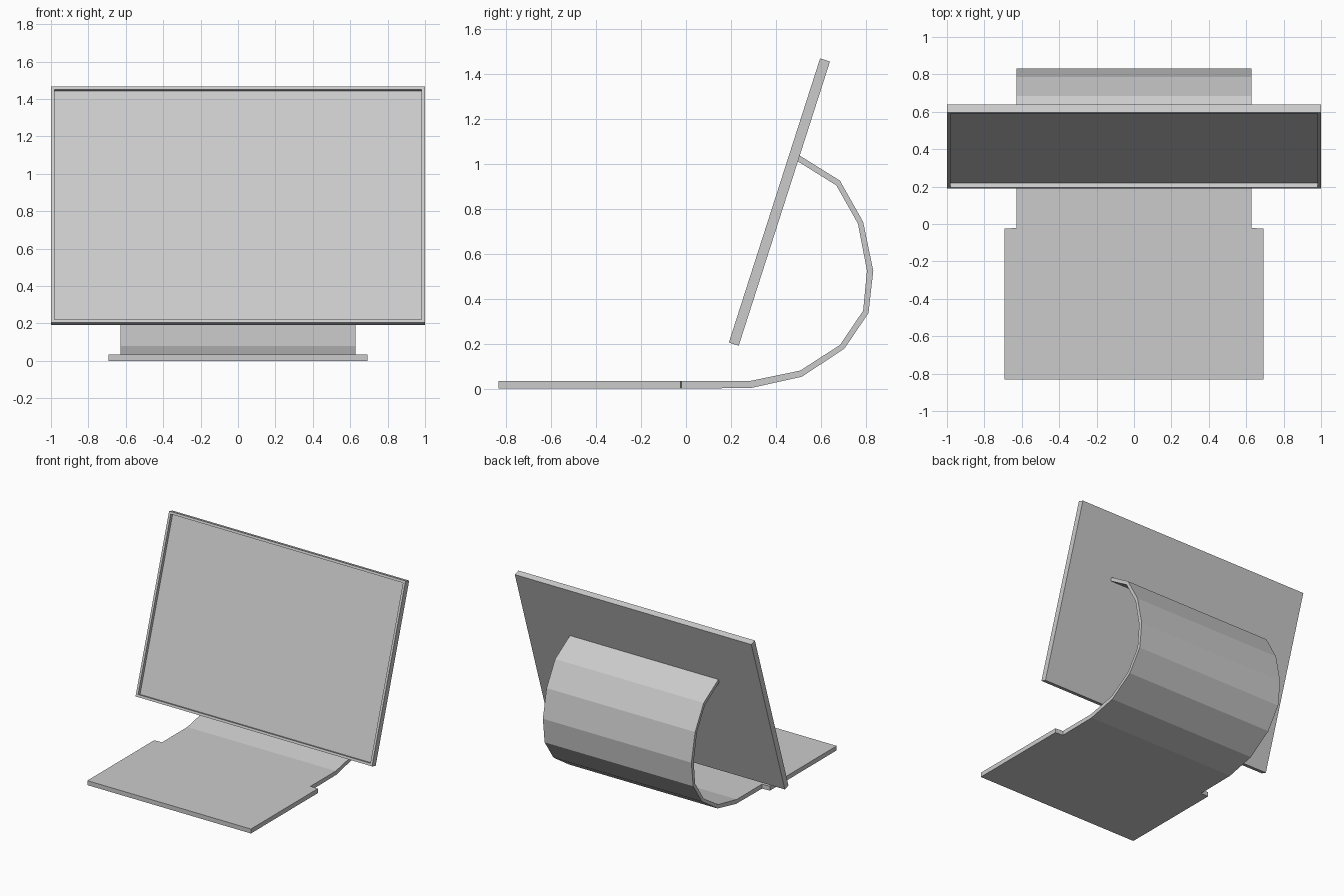
import bpy, bmesh, math
from mathutils import Matrix, Vector

if "Cube" in bpy.data.objects:
    bpy.data.objects.remove(bpy.data.objects["Cube"])


def finish(name, bm):
    bmesh.ops.recalc_face_normals(bm, faces=bm.faces)
    mesh = bpy.data.meshes.new(name)
    bm.to_mesh(mesh)
    bm.free()
    obj = bpy.data.objects.new(name, mesh)
    bpy.context.collection.objects.link(obj)
    return obj


# Screen panel: tilted slab with a recessed front
bm = bmesh.new()
bmesh.ops.create_cube(bm, size=1, matrix=Matrix.Diagonal((2.0, 0.046, 1.326, 1)))
front = min(bm.faces, key=lambda f: f.calc_center_median().y)
bmesh.ops.inset_region(bm, faces=[front], thickness=0.018, use_even_offset=True)
floor = bmesh.ops.extrude_discrete_faces(bm, faces=[front])["faces"][0]
bmesh.ops.translate(bm, vec=Vector((0, 0.025, 0)), verts=floor.verts)
screen = finish("screen_panel", bm)
screen.location = (0, 0.415, 0.829)
screen.rotation_euler.x = math.radians(-17.8)

# Stand: flat base that narrows and curls up behind the screen
# each station: half width, outer (y, z), inner (y, z)
stations = [
    (0.692, (-0.832, 0.0), (-0.832, 0.034)),
    (0.692, (-0.025, 0.0), (-0.025, 0.034)),
    (0.628, (-0.021, 0.0), (-0.021, 0.034)),
    (0.628, (0.290, 0.003), (0.284, 0.034)),
    (0.628, (0.515, 0.053), (0.507, 0.080)),
    (0.628, (0.704, 0.178), (0.684, 0.194)),
    (0.628, (0.811, 0.336), (0.787, 0.346)),
    (0.628, (0.832, 0.524), (0.804, 0.524)),
    (0.628, (0.787, 0.741), (0.764, 0.733)),
    (0.628, (0.684, 0.924), (0.668, 0.903)),
    (0.628, (0.498, 1.040), (0.485, 1.017)),
]
bm = bmesh.new()
rings = [[bm.verts.new((x, *p)) for x, p in ((-w, o), (w, o), (w, i), (-w, i))]
         for w, o, i in stations]
for a, b in zip(rings, rings[1:]):
    for k in range(4):
        n = (k + 1) % 4
        bm.faces.new((a[k], a[n], b[n], b[k]))
bm.faces.new(rings[0])
bm.faces.new(rings[-1])
finish("curved_stand", bm)
